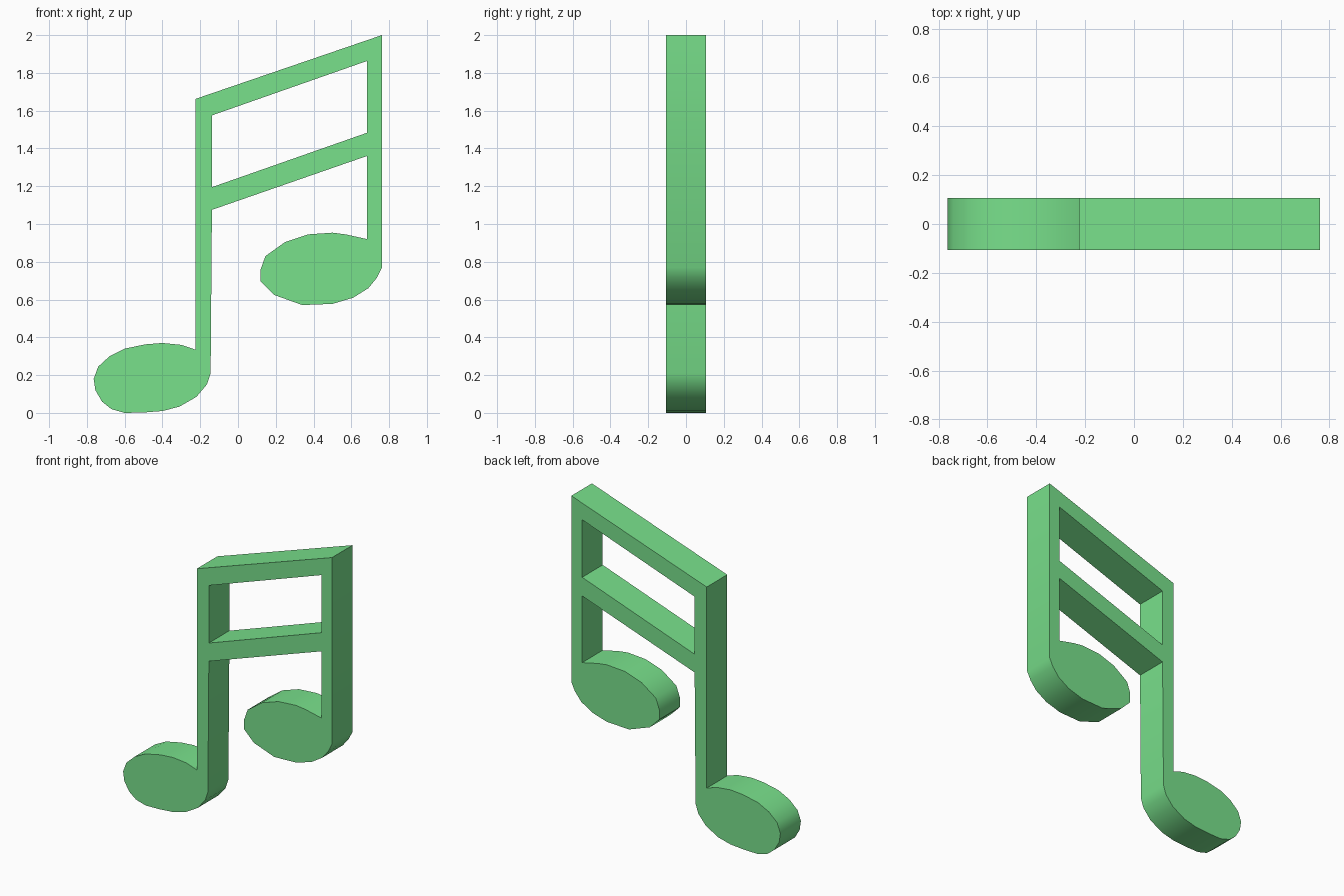
import bpy
import bmesh
import math

if "Cube" in bpy.data.objects:
    bpy.data.objects.remove(bpy.data.objects["Cube"])

HALF_DEPTH = 0.107

# Rounded note heads, listed from the stem's outer side clockwise to its inner side
right_head = [(0.762, 0.77), (0.735, 0.715), (0.69, 0.66), (0.61, 0.61), (0.50, 0.577),
              (0.34, 0.571), (0.19, 0.625), (0.12, 0.695), (0.12, 0.76), (0.145, 0.83),
              (0.25, 0.905), (0.37, 0.945), (0.50, 0.954), (0.57, 0.945), (0.683, 0.92)]
left_head = [(-0.145, 0.21), (-0.165, 0.15), (-0.22, 0.085), (-0.31, 0.033), (-0.40, 0.01),
             (-0.50, 0.002), (-0.60, 0.0), (-0.67, 0.02), (-0.72, 0.06), (-0.755, 0.12),
             (-0.764, 0.18), (-0.74, 0.245), (-0.68, 0.30), (-0.60, 0.34), (-0.49, 0.363),
             (-0.40, 0.37), (-0.30, 0.36), (-0.226, 0.335)]

# Stems and beams join the two heads; the window separates the beams
outline = ([(-0.226, 1.662), (0.762, 2.0)] + right_head
           + [(0.683, 1.36), (-0.138, 1.075)] + left_head)
window = [(-0.138, 1.195), (0.683, 1.483), (0.683, 1.863), (-0.138, 1.575)]


def add_loop(curve, points):
    spline = curve.splines.new('POLY')
    spline.points.add(len(points) - 1)
    for p, (x, z) in zip(spline.points, points):
        p.co = (x, z, 0, 1)
    spline.use_cyclic_u = True


# Filled profile extruded to both sides and stood upright
curve = bpy.data.curves.new("musical_note", 'CURVE')
curve.dimensions = '2D'
curve.fill_mode = 'BOTH'
curve.extrude = HALF_DEPTH
add_loop(curve, outline)
add_loop(curve, window)
note = bpy.data.objects.new("musical_note", curve)
note.rotation_euler.x = math.radians(90)
bpy.context.collection.objects.link(note)
bpy.context.view_layer.objects.active = note
note.select_set(True)
bpy.ops.object.convert(target='MESH')
note = bpy.context.object
bpy.ops.object.transform_apply(location=False, rotation=True, scale=False)

# Weld caps to the sides
bm = bmesh.new()
bm.from_mesh(note.data)
bmesh.ops.remove_doubles(bm, verts=bm.verts, dist=0.0005)
bmesh.ops.recalc_face_normals(bm, faces=bm.faces)
bm.to_mesh(note.data)
bm.free()
bpy.ops.object.shade_smooth_by_angle(angle=math.radians(40))

# Green finish
green = bpy.data.materials.new("green")
green.diffuse_color = (0.19, 0.75, 0.26, 1)
green.use_nodes = True
green.node_tree.nodes["Principled BSDF"].inputs["Base Color"].default_value = green.diffuse_color
note.data.materials.clear()
note.data.materials.append(green)
